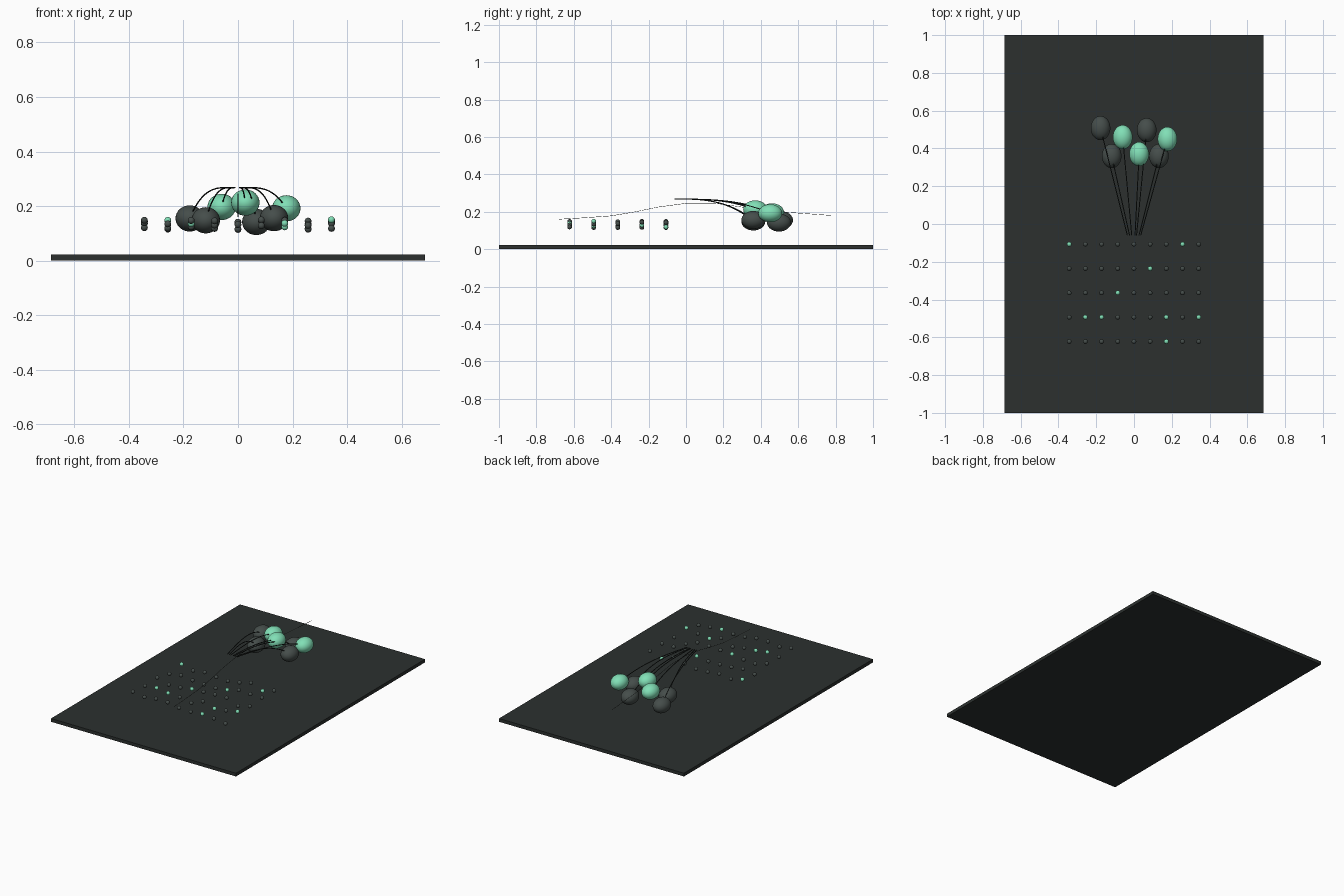
import bpy, random

if "Cube" in bpy.data.objects:
    bpy.data.objects.remove(bpy.data.objects["Cube"])
random.seed(4)

def material(name, c):
    m = bpy.data.materials.new(name)
    m.diffuse_color = (*c, 1)
    m.use_nodes = True
    m.node_tree.nodes["Principled BSDF"].inputs["Base Color"].default_value = m.diffuse_color
    return m

BOARD = material("board_black", (0.025, 0.03, 0.028))
DARK = material("dark_grey", (0.06, 0.075, 0.07))
GREEN = material("mint", (0.22, 0.74, 0.47))
LINE = material("string_black", (0.015, 0.02, 0.018))

def ball(name, loc, radii, mat, seg=32, rings=16):
    bpy.ops.mesh.primitive_uv_sphere_add(segments=seg, ring_count=rings, radius=1, location=loc)
    o = bpy.context.object
    o.name = name
    o.scale = radii
    o.data.materials.append(mat)
    bpy.ops.object.shade_smooth()
    return o

def tube(name, pts, r, mat):
    cu = bpy.data.curves.new(name, 'CURVE')
    cu.dimensions = '3D'
    cu.bevel_depth = r
    cu.bevel_resolution = 2
    cu.use_fill_caps = True
    s = cu.splines.new('POLY')
    s.points.add(len(pts) - 1)
    for p, co in zip(s.points, pts):
        p.co = (*co, 1)
    s.use_smooth = True
    o = bpy.data.objects.new(name, cu)
    bpy.context.collection.objects.link(o)
    cu.materials.append(mat)

# base board
bpy.ops.mesh.primitive_cube_add(size=1, location=(0, 0, 0.011))
board = bpy.context.object
board.name = "board"
board.scale = (1.37, 2, 0.022)
board.data.materials.append(BOARD)

# balloons with drooping strings
balloons = [(-0.177, 0.508, 0.155, 0), (-0.06, 0.46, 0.197, 1), (0.067, 0.497, 0.142, 0),
            (0.177, 0.45, 0.192, 1), (-0.118, 0.36, 0.148, 0), (0.027, 0.37, 0.213, 1),
            (0.132, 0.36, 0.156, 0)]
for i, (x, y, z, g) in enumerate(balloons):
    ball(f"balloon_{i}", (x, y, z), (0.052, 0.064, 0.048), GREEN if g else DARK)
    sx, sy, sz = 0.2 * x, -0.06, 0.268
    pts = []
    for k in range(17):
        t = k / 16
        pts.append((sx + (x - sx) * t, sy + (y - sy) * t, sz + (z - sz) * t ** 3))
    tube(f"balloon_string_{i}", pts, 0.0025, LINE)

# grid of small beads at varied heights, a few highlighted (row, column): height
lit = {(0, 0): 0.136, (0, 7): 0.118, (1, 5): 0.128, (2, 3): 0.138, (3, 1): 0.148,
       (3, 2): 0.136, (3, 6): 0.124, (3, 8): 0.15, (4, 6): 0.137}
for r in range(5):
    for c in range(9):
        z = lit.get((r, c), random.uniform(0.112, 0.152))
        ball(f"bead_{r}_{c}", (-0.343 + c * 0.0857, -0.107 - r * 0.1288, z), (0.0125,) * 3,
             GREEN if (r, c) in lit else DARK, 16, 10)

# hair-thin centre thread
thread = [(-0.68, 0.16), (-0.54, 0.168), (-0.4, 0.178), (-0.27, 0.2), (-0.15, 0.225), (0, 0.245),
          (0.15, 0.246), (0.3, 0.225), (0.5, 0.2), (0.78, 0.18)]
tube("centre_thread", [(0, y, z) for y, z in thread], 0.001, LINE)
